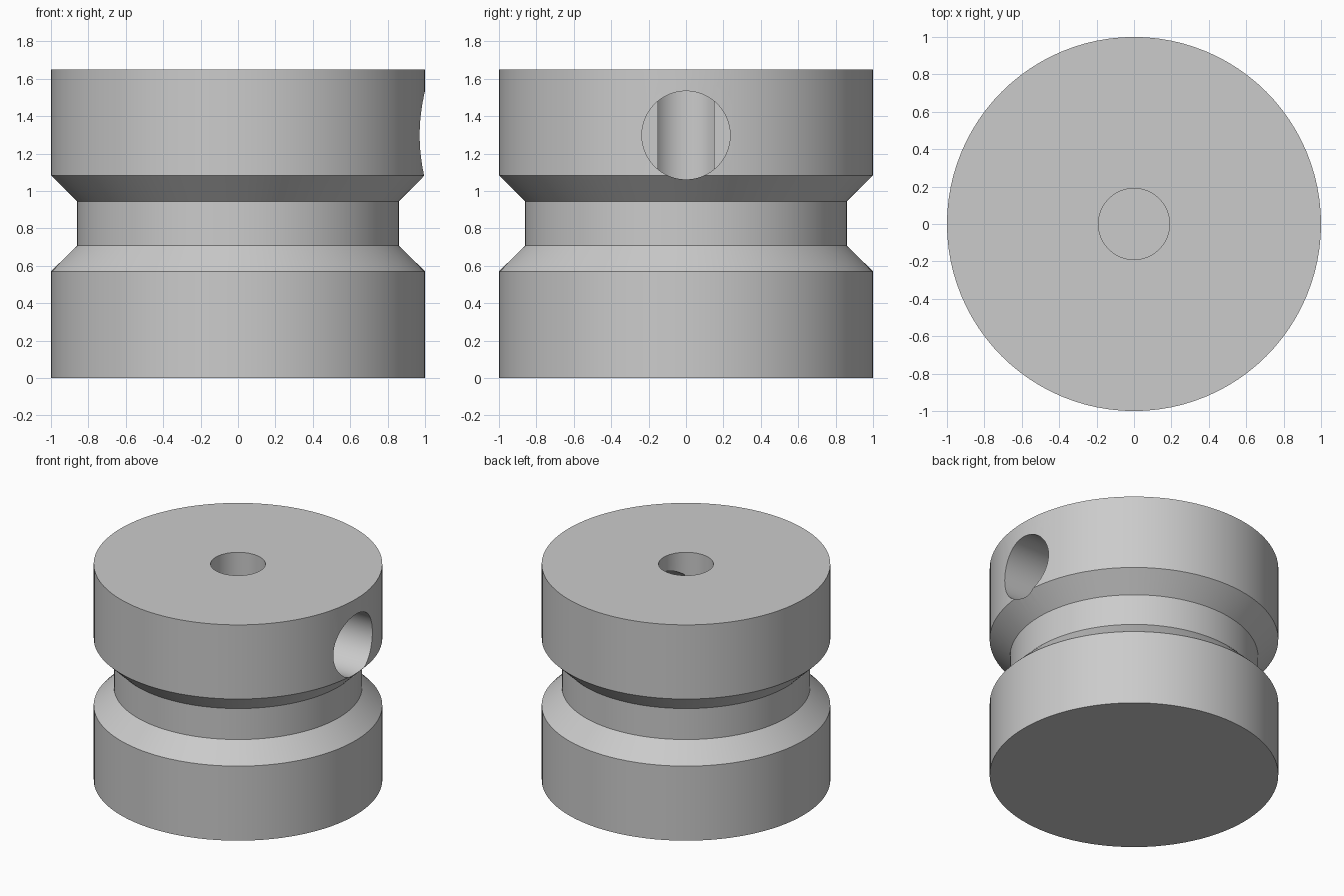
import bpy
import math
from mathutils import Matrix

cube = bpy.data.objects.get("Cube")
if cube:
    bpy.data.objects.remove(cube, do_unlink=True)

import bmesh

SEGMENTS = 96

grey = bpy.data.materials.new("plain grey")
grey.use_nodes = True
colour = (0.6, 0.6, 0.6, 1)
grey.diffuse_color = colour
grey.node_tree.nodes["Principled BSDF"].inputs["Base Color"].default_value = colour


def lathe(name, profile, matrix=Matrix()):
    """Closed solid turned around z from (radius, height) points, flat at both ends."""
    bm = bmesh.new()
    rings = []
    for r, z in profile:
        angles = [math.tau * i / SEGMENTS for i in range(SEGMENTS)]
        rings.append([bm.verts.new((r * math.cos(a), r * math.sin(a), z)) for a in angles])
    for low, high in zip(rings, rings[1:]):
        for i in range(SEGMENTS):
            j = (i + 1) % SEGMENTS
            bm.faces.new((low[i], low[j], high[j], high[i]))
    bm.faces.new(rings[0][::-1])
    bm.faces.new(rings[-1])
    bm.transform(matrix)
    mesh = bpy.data.meshes.new(name)
    bm.to_mesh(mesh)
    bm.free()
    mesh.materials.append(grey)
    obj = bpy.data.objects.new(name, mesh)
    bpy.context.collection.objects.link(obj)
    return obj


# Grooved round body
body = lathe("grooved_body", [(1, 0), (1, 0.57), (0.86, 0.708), (0.86, 0.945),
                              (1, 1.083), (1, 1.65)])

# Blind shaft bore from the top, and flat-ended set screw hole from +x
bore = lathe("bore_cutter", [(0.19, 0.82), (0.19, 1.8)])
sideways = Matrix.Translation((0, 0, 1.298)) @ Matrix.Rotation(math.pi / 2, 4, "Y")
screw_hole = lathe("screw_hole_cutter", [(0.236, 0.117), (0.236, 1.2)], sideways)

bpy.ops.object.select_all(action="DESELECT")
bpy.context.view_layer.objects.active = body
body.select_set(True)
for cutter in (bore, screw_hole):
    cutter.hide_render = True
    cut = body.modifiers.new(cutter.name, "BOOLEAN")
    cut.operation = "DIFFERENCE"
    cut.solver = "EXACT"
    cut.object = cutter
    bpy.ops.object.modifier_apply(modifier=cut.name)
    bpy.data.objects.remove(cutter, do_unlink=True)

bpy.ops.object.shade_smooth_by_angle(angle=math.radians(30))
